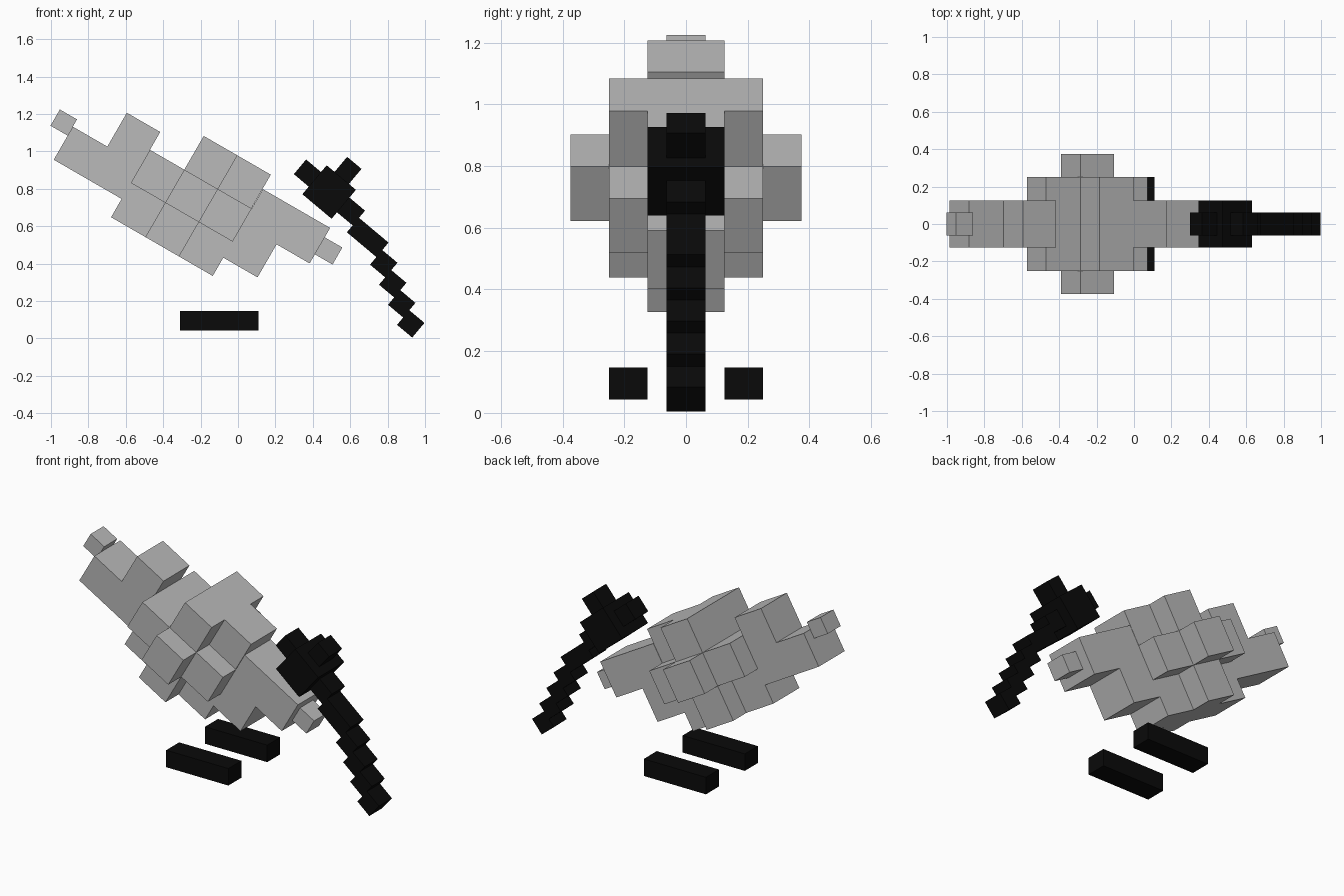
import bpy, math
from mathutils import Matrix

if "Cube" in bpy.data.objects:
    bpy.data.objects.remove(bpy.data.objects["Cube"])


def material(name, value):
    m = bpy.data.materials.new(name)
    m.diffuse_color = (value, value, value, 1)
    m.use_nodes = True
    m.node_tree.nodes["Principled BSDF"].inputs["Base Color"].default_value = m.diffuse_color
    return m


grey = material("light_grey", 0.49)
black = material("black", 0.003)


def box(name, along, across, side, mat, tilt=0):
    """Box given by ranges along its tilted axis, across it, and sideways (y)."""
    lo, hi = zip(along, side, across)
    size = [b - a for a, b in zip(lo, hi)]
    mid = [(a + b) / 2 for a, b in zip(lo, hi)]
    bpy.ops.mesh.primitive_cube_add(size=1)
    ob = bpy.context.object
    ob.name = name
    ob.data.transform(Matrix.Rotation(math.radians(tilt), 4, 'Y')
                      @ Matrix.Translation(mid)
                      @ Matrix.Diagonal((*size, 1)))
    ob.data.materials.append(mat)


# Body blocks, tilted nose-down: name, along, across, half width
body = [
    ("tail_tip", (-1.437, -1.331), (0.484, 0.584), 0.0625),
    ("tail", (-1.331, -0.912), (0.335, 0.539), 0.125),
    ("tail_fin", (-1.118, -0.912), (0.539, 0.748), 0.125),
    ("hull", (-0.912, -0.284), (0.434, 0.638), 0.25),
    ("upper_hull", (-0.70, -0.492), (0.638, 0.846), 0.25),
    ("canopy", (-0.492, -0.286), (0.638, 0.846), 0.125),
    ("lower_hull", (-0.70, -0.492), (0.222, 0.434), 0.25),
    ("lower_rear", (-0.912, -0.70), (0.222, 0.434), 0.125),
    ("lower_front", (-0.492, -0.284), (0.222, 0.434), 0.125),
    ("nose", (-0.284, 0.131), (0.539, 0.758), 0.125),
    ("chin", (-0.284, -0.073), (0.335, 0.539), 0.125),
    ("nose_tip", (0.131, 0.240), (0.595, 0.700), 0.0625),
]
for name, along, across, w in body:
    box(name, along, across, (-w, w), grey, 30)

# Side pods
for label, a, b in (("left", 0.25, 0.375), ("right", -0.375, -0.25)):
    box("pod_" + label, (-0.70, -0.492), (0.434, 0.638), (a, b), grey, 30)

# Detached dark head with its stepped stem
box("head", (-0.232, -0.028), (0.812, 1.014), (-0.125, 0.125), black, 40)
thin = [
    ("head_rear_stub", (-0.336, -0.232), (0.865, 0.967)),
    ("head_top_stub", (-0.177, -0.077), (1.014, 1.119)),
    ("stem_root", (-0.028, 0.081), (0.857, 0.960)),
    ("stem_long", (0.081, 0.287), (0.809, 0.910)),
]
for name, along, across in thin:
    box(name, along, across, (-0.0625, 0.0625), black, 40)
for i in range(4):
    p, q = 0.287 + i * 0.1058, 0.756 - i * 0.0512
    box(f"stem_step_{i + 1}", (p, p + 0.1058), (q, q + 0.102),
        (-0.0625, 0.0625), black, 40)

# Skids below the body
for label, a, b in (("left", 0.125, 0.25), ("right", -0.25, -0.125)):
    box("skid_" + label, (-0.31, 0.11), (0.043, 0.147), (a, b), black)
